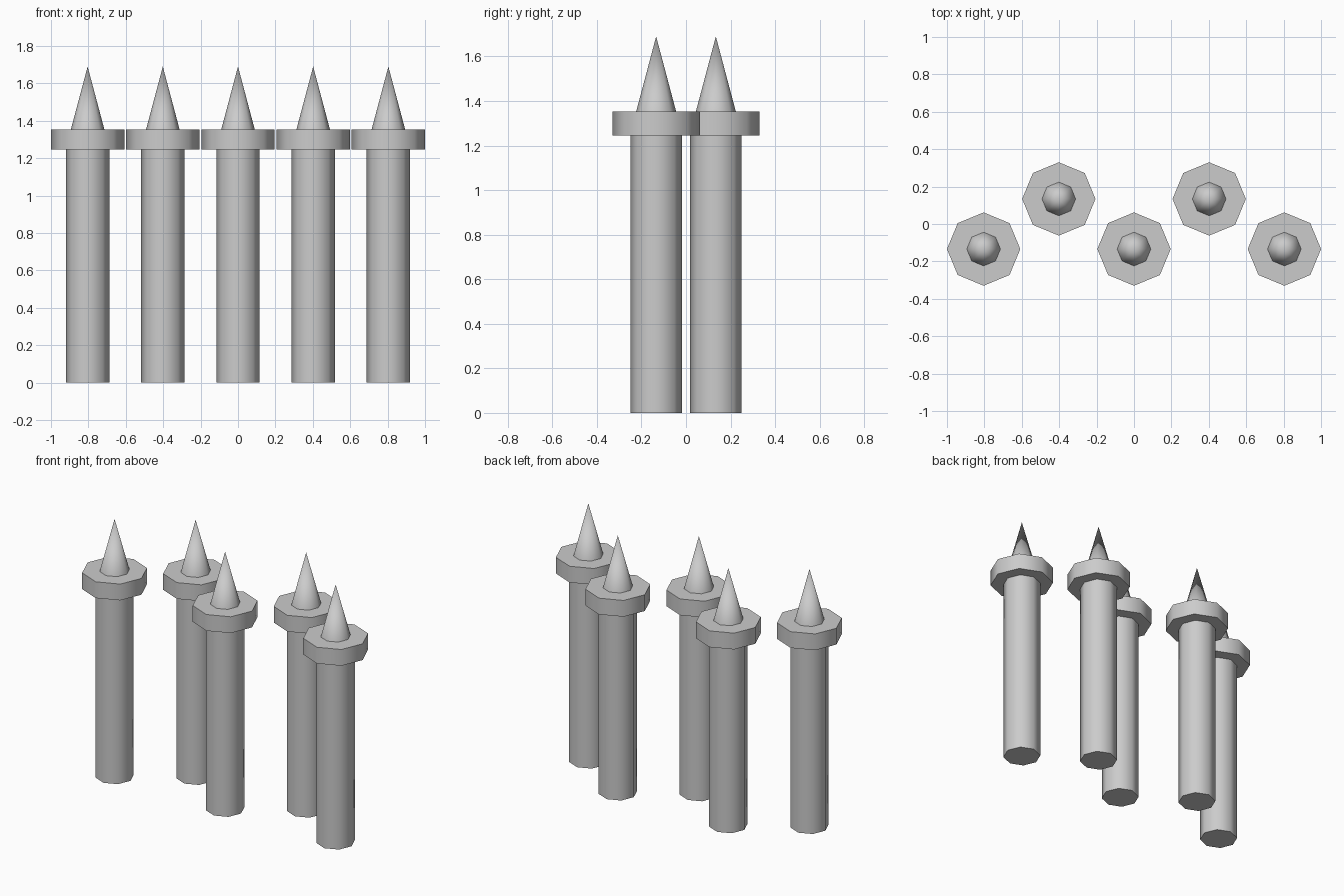
import bpy
import math

if "Cube" in bpy.data.objects:
    bpy.data.objects.remove(bpy.data.objects["Cube"])

SIDES = 8


def part(name, r_bottom, r_top, z0, z1, x, y):
    """Eight-sided tapered or straight section, smooth around its sides."""
    bpy.ops.mesh.primitive_cone_add(
        vertices=SIDES, radius1=r_bottom, radius2=r_top, depth=z1 - z0,
        location=(x, y, (z0 + z1) / 2))
    obj = bpy.context.object
    obj.name = name
    bpy.ops.object.shade_smooth_by_angle(angle=math.radians(50))
    return obj


# Five spiked posts in a zigzag row
for i in range(5):
    x = (i - 2) * 0.402
    y = -0.134 if i % 2 == 0 else 0.134
    part(f"post_{i + 1}", 0.116, 0.116, 0.0, 1.245, x, y)
    part(f"collar_{i + 1}", 0.196, 0.196, 1.245, 1.352, x, y)
    part(f"spike_{i + 1}", 0.09, 0.0, 1.352, 1.69, x, y)
